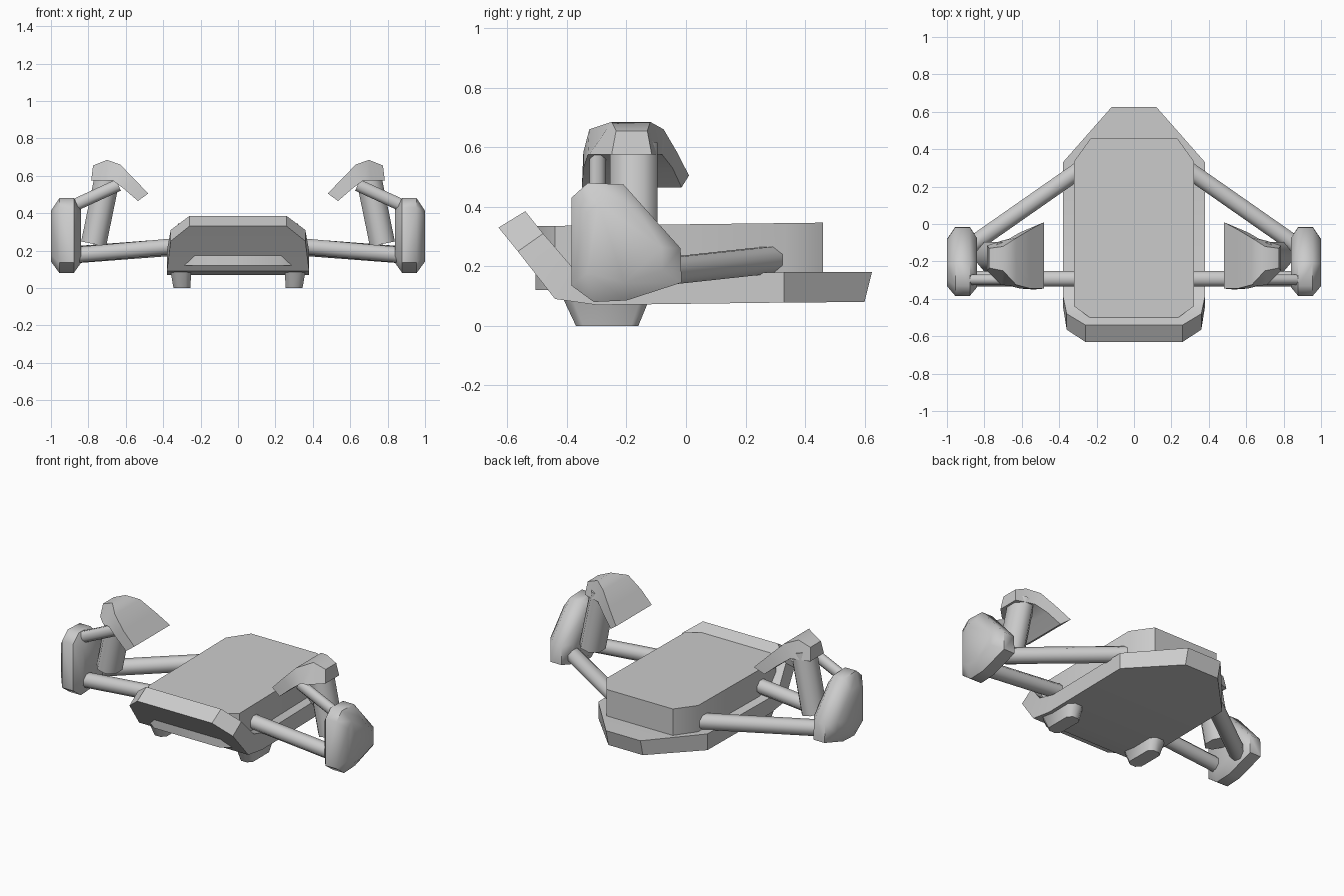
import bpy, bmesh, math
from mathutils import Vector

if "Cube" in bpy.data.objects:
    bpy.data.objects.remove(bpy.data.objects["Cube"])


def loft(name, rings, mirror=False, angle=50):
    """Skin closed rings of equal length, cap both ends, optionally mirror in x."""
    bm = bmesh.new()
    rows = [[bm.verts.new(p) for p in r] for r in rings]
    n = len(rows[0])
    for a, b in zip(rows, rows[1:]):
        for i in range(n):
            j = (i + 1) % n
            bm.faces.new((a[i], a[j], b[j], b[i]))
    bm.faces.new(rows[0][::-1])
    bm.faces.new(rows[-1])
    bmesh.ops.recalc_face_normals(bm, faces=bm.faces)
    me = bpy.data.meshes.new(name)
    bm.to_mesh(me)
    bm.free()
    ob = bpy.data.objects.new(name, me)
    bpy.context.collection.objects.link(ob)
    if mirror:
        ob.modifiers.new("Mirror", 'MIRROR').use_clip = False
    bpy.ops.object.select_all(action='DESELECT')
    ob.select_set(True)
    bpy.context.view_layer.objects.active = ob
    bpy.ops.object.shade_smooth_by_angle(angle=math.radians(angle))
    return ob


def tube(name, a, b, ry, rz, sides=8):
    """Mirrored faceted rod from a to b, with horizontal and upright radii."""
    a, b = Vector(a), Vector(b)
    d = (b - a).normalized()
    ref = Vector((0, 0, 1)) if abs(d.z) < 0.8 else Vector((1, 0, 0))
    u = d.cross(ref).normalized()
    v = u.cross(d)
    k = 1 / math.cos(math.pi / sides)
    ang = [2 * math.pi * (i + 0.5) / sides for i in range(sides)]
    rings = [[p + u * ry * k * math.cos(t) + v * rz * k * math.sin(t) for t in ang]
             for p in (a, b)]
    return loft(name, rings, True)


# Bent lower plate: outer y,z / inner y,z / half width
plate = [(-.63, .33, -.54, .385, .26), (-.565, .25, -.48, .31, .36),
         (-.44, .09, -.385, .2, .38), (-.30, .07, -.27, .17, .38),
         (.33, .078, .33, .18, .38), (.60, .08, .625, .18, .12)]
loft("lower_plate", [[(-w, y, z), (w, y, z), (w, v, t), (-w, v, t)]
                     for y, z, v, t, w in plate], angle=35)

# Main deck block with cut corners
half = [(.23, -.505), (.32, -.44), (.32, .335), (.23, .46)]
outline = half + [(-x, y) for x, y in reversed(half)]
loft("upper_body", [[(x, y, .12) for x, y in outline],
                    [(x, y, .341 + .012 * y) for x, y in outline]])


# Two tapered feet
def foot_ring(x0, x1, y0, y1, z, c):
    return [(x0 + c, y0, z), (x1 - c, y0, z), (x1, y0 + c, z), (x1, y1 - c, z),
            (x1 - c, y1, z), (x0 + c, y1, z), (x0, y1 - c, z), (x0, y0 + c, z)]


loft("foot", [foot_ring(.255, .345, -.37, -.16, 0, .025),
              foot_ring(.25, .36, -.41, -.125, .085, .03)], True)

# Arms from the body to the side pods
tube("front_arm", (.30, -.293, .227), (.88, -.293, .175), .042, .042)
tube("rear_arm", (.29, .29, .222), (.87, -.115, .178), .045, .045)

# Rounded side pods: one profile, inset at both faces
pod = [(-.385, .43), (-.33, .48), (-.21, .475), (-.018, .26),
       (-.015, .145), (-.2, .085), (-.31, .08), (-.385, .135)]
cy, cz = -.22, .27
loft("side_pod", [[(x, cy + (y - cy) * s, cz + (z - cz) * s) for y, z in pod]
                  for x, s in ((.84, .72), (.878, 1), (.955, 1), (1.0, .68))], True)

# Leaning posts and their short braces
tube("post", (.772, -.175, .235), (.695, -.175, .61), .08, .068)
tube("post_brace", (.88, -.297, .44), (.64, -.297, .55), .028, .033)

# Hoods: outer x,z / inner x,z / outer y range / inner y range
hood = [(.48, .505, .535, .465, -.345, .01, -.35, -.015),
        (.555, .583, .61, .53, -.345, -.03, -.345, -.045),
        (.63, .66, .67, .575, -.325, -.075, -.33, -.08),
        (.70, .685, .71, .575, -.25, -.12, -.325, -.09),
        (.775, .655, .785, .575, -.235, -.13, -.25, -.115)]
loft("hood", [[(x, a, z), (x, b, z), (u, d, t), (u, c, t)]
              for x, z, u, t, a, b, c, d in hood], True)
